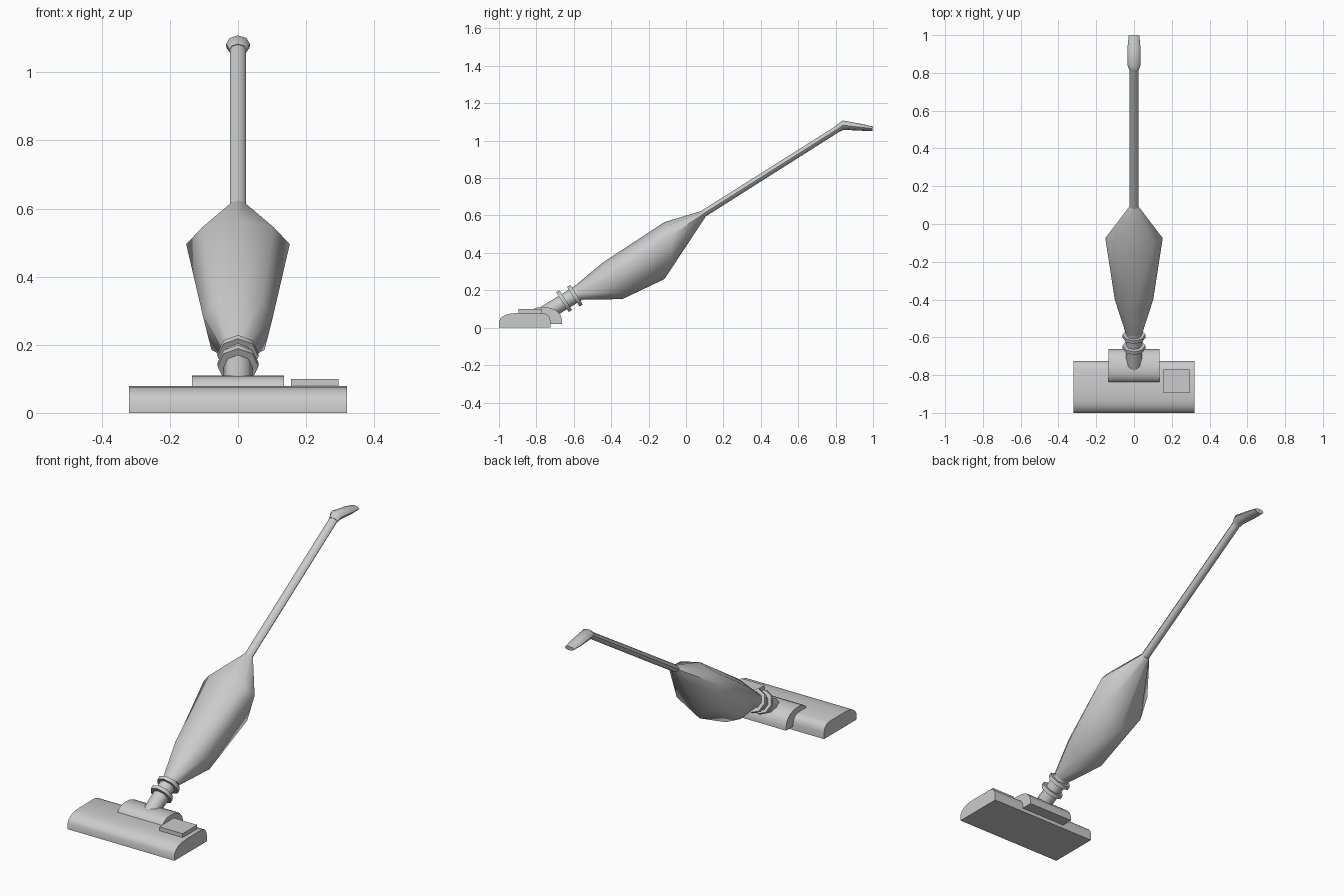
import bpy, bmesh
from math import sin, cos, pi, radians, atan2

if "Cube" in bpy.data.objects:
    bpy.data.objects.remove(bpy.data.objects["Cube"])

TILT = radians(32.6)


def finish(name, bm, angle=40):
    bmesh.ops.recalc_face_normals(bm, faces=bm.faces)
    me = bpy.data.meshes.new(name)
    bm.to_mesh(me)
    bm.free()
    ob = bpy.data.objects.new(name, me)
    bpy.context.collection.objects.link(ob)
    bpy.ops.object.select_all(action='DESELECT')
    bpy.context.view_layer.objects.active = ob
    ob.select_set(True)
    bpy.ops.object.shade_smooth_by_angle(angle=radians(angle))
    return ob


def ring(y, z, rx, rn, tilt=TILT, n=8):
    """Elliptical section across an axis tilted up from +y; starts at the top."""
    pts = []
    for i in range(n):
        a = 2 * pi * i / n
        up = rn * cos(a)
        pts.append((rx * sin(a), y - up * sin(tilt), z + up * cos(tilt)))
    return pts


def mirrored(half):
    """Close a top-to-bottom half section across x = 0."""
    return half + [(-x, y, z) for x, y, z in half[-2:0:-1]]


def loft(name, sections, angle=40):
    bm = bmesh.new()
    rows = [[bm.verts.new(p) for p in s] for s in sections]
    n = len(rows[0])
    for a, b in zip(rows, rows[1:]):
        for i in range(n):
            j = (i + 1) % n
            bm.faces.new((a[i], a[j], b[j], b[i]))
    bm.faces.new(rows[0])
    bm.faces.new(rows[-1])
    return finish(name, bm, angle)


def extrude_x(name, profile, x0, x1):
    return loft(name, [[(x, y, z) for y, z in profile] for x in (x0, x1)])


# Floor head with rounded front and back
extrude_x("floor_head", [
    (-1.0, 0), (-1.0, 0.035), (-0.99, 0.052), (-0.965, 0.069), (-0.935, 0.076),
    (-0.895, 0.079), (-0.765, 0.079), (-0.742, 0.071), (-0.729, 0.055),
    (-0.724, 0.035), (-0.724, 0)], -0.32, 0.32)

# Curved hinge cover and foot pedal
extrude_x("hinge_cover", [
    (-0.84, 0.02), (-0.84, 0.075), (-0.825, 0.095), (-0.80, 0.107), (-0.77, 0.11),
    (-0.73, 0.107), (-0.695, 0.094), (-0.672, 0.07), (-0.662, 0.04),
    (-0.662, 0.02)], -0.135, 0.135)
extrude_x("foot_pedal", [(-0.895, 0.06), (-0.895, 0.1), (-0.77, 0.1), (-0.77, 0.06)],
          0.155, 0.295)

# Swivel neck with two collars
loft("neck", [ring(-0.755, 0.075, 0.042, 0.042), ring(-0.56, 0.195, 0.042, 0.042)], 50)
for k, (y, z) in enumerate([(-0.652, 0.142), (-0.594, 0.171)]):
    d = 0.01
    loft(f"neck_collar_{k + 1}", [
        ring(y - d * cos(TILT), z - d * sin(TILT), 0.06, 0.062),
        ring(y + d * cos(TILT), z + d * sin(TILT), 0.06, 0.062)], 50)

# Motor body
loft("body", [
    ring(-0.575, 0.185, 0.045, 0.042),
    mirrored([(0, -0.45, 0.345), (0.07, -0.435, 0.325), (0.102, -0.40, 0.28),
              (0.078, -0.355, 0.185), (0, -0.34, 0.153)]),
    mirrored([(0, -0.115, 0.565), (0.105, -0.10, 0.545), (0.152, -0.075, 0.495),
              (0.115, -0.085, 0.355), (0, -0.115, 0.26)]),
    ring(0.092, 0.607, 0.025, 0.02)], 50)

# Long handle tube
loft("handle_tube", [ring(0.07, 0.595, 0.024, 0.019), ring(0.825, 1.072, 0.024, 0.018)], 50)

# Bent grip
loft("grip", [
    ring(0.815, 1.066, 0.025, 0.02),
    ring(0.84, 1.083, 0.035, 0.025, radians(5)),
    ring(0.94, 1.071, 0.034, 0.018, radians(-6)),
    ring(0.998, 1.064, 0.028, 0.012, radians(-8))], 50)
